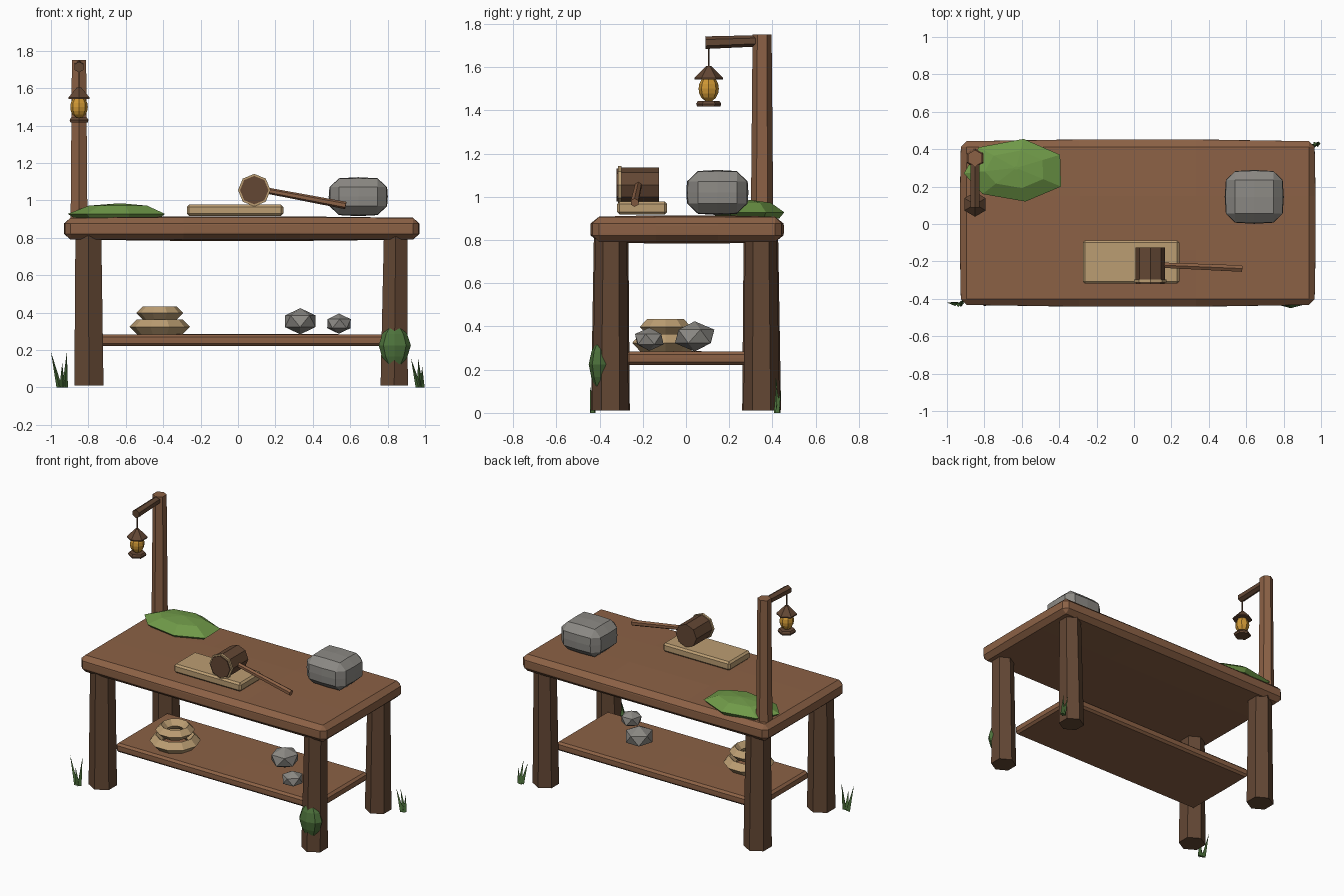
import bpy, bmesh, math
from mathutils import Vector, Matrix

if "Cube" in bpy.data.objects:
    bpy.data.objects.remove(bpy.data.objects["Cube"])


def material(name, rgb):
    m = bpy.data.materials.new(name)
    m.diffuse_color = (*rgb, 1)
    m.use_nodes = True
    m.node_tree.nodes["Principled BSDF"].inputs["Base Color"].default_value = m.diffuse_color
    return m


WOOD = material("warm wood", (0.26, 0.12, 0.06))
DARK = material("dark wood", (0.125, 0.063, 0.034))
TAN = material("pale wood", (0.50, 0.34, 0.17))
STONE = material("grey stone", (0.26, 0.25, 0.23))
MOSS = material("moss green", (0.16, 0.32, 0.065))
LEAF = material("leaf green", (0.075, 0.17, 0.045))
AMBER = material("amber glass", (0.62, 0.31, 0.035))


def finish(name, bm, mat):
    bmesh.ops.recalc_face_normals(bm, faces=bm.faces)
    me = bpy.data.meshes.new(name)
    bm.to_mesh(me)
    bm.free()
    me.materials.append(mat)
    ob = bpy.data.objects.new(name, me)
    bpy.context.collection.objects.link(ob)
    return ob


def skin(bm, rings):
    """Join equal-length rings of points and cap both ends."""
    rings = [[bm.verts.new(p) for p in ring] for ring in rings]
    n = len(rings[0])
    for a, b in zip(rings, rings[1:]):
        for i in range(n):
            j = (i + 1) % n
            bm.faces.new((a[i], a[j], b[j], b[i]))
    bm.faces.new(rings[0])
    bm.faces.new(rings[-1])


def loft(name, stations, n, mat):
    """Faceted tube through (centre, radius) stations along one line."""
    axis = Vector(stations[-1][0]) - Vector(stations[0][0])
    # vertical parts stay level so feet and tops are horizontal
    q = Vector((0, 0, 1)) if abs(axis.z) > 3 * math.hypot(axis.x, axis.y) else axis
    rot = q.to_track_quat('Z', 'Y')
    rings = []
    for c, r in stations:
        rings.append([Vector(c) + rot @ Vector((r * math.sin(k * math.tau / n),
                                                r * math.cos(k * math.tau / n), 0))
                      for k in range(n)])
    bm = bmesh.new()
    skin(bm, rings)
    return finish(name, bm, mat)


def slab(name, centre, half, chamfer, bulge, mat, cuts=(0,), tilt=0):
    """Chamfered box whose sides swell towards the middle."""
    bm = bmesh.new()
    bmesh.ops.create_cube(bm, size=2, matrix=Matrix.Diagonal((*half, 1)))
    bmesh.ops.bevel(bm, geom=bm.edges[:], offset=chamfer, segments=1,
                    affect='EDGES', profile=0.5)
    for axis in range(3):
        for t in cuts:
            no = Vector((0, 0, 0))
            no[axis] = 1
            bmesh.ops.bisect_plane(bm, geom=bm.verts[:] + bm.edges[:] + bm.faces[:],
                                   plane_co=no * t * half[axis], plane_no=no)
    for v in bm.verts:
        u = [1 - (v.co[i] / half[i]) ** 2 for i in range(3)]
        for i in range(3):
            v.co[i] *= 1 + bulge[i] * u[(i + 1) % 3] * u[(i + 2) % 3]
    bmesh.ops.transform(bm, verts=bm.verts, matrix=Matrix.Translation(centre)
                        @ Matrix.Rotation(tilt, 4, 'Z'))
    return finish(name, bm, mat)


def pebble(name, centre, radii, mat, turn=0.0):
    bm = bmesh.new()
    bmesh.ops.create_icosphere(bm, subdivisions=1, radius=1,
                               matrix=Matrix.Translation(centre) @ Matrix.Diagonal((*radii, 1))
                               @ Matrix.Rotation(turn, 4, 'Z'))
    return finish(name, bm, mat)


# table top and lower shelf
slab("table_top", (0.02, 0.005, 0.849), (0.945, 0.437, 0.058), 0.03, (0.008, 0.03, 0.16), WOOD,
     (-0.33, 0.33))
slab("lower_shelf", (0.025, 0.005, 0.253), (0.775, 0.282, 0.031), 0.014, (0.005, 0.01, 0.05), WOOD)

# four tapered legs
for side, xb, xt, rb, rt in (("left", -0.797, -0.80, 0.09, 0.080),
                             ("right", 0.835, 0.843, 0.084, 0.073)):
    for end, y in (("front", -0.35), ("back", 0.35)):
        loft(f"{end}_{side}_leg", [((xb, y, 0.01), rb), ((xt, y * 0.99, 0.81), rt)], 6, DARK)

# lamp post with arm
loft("lamp_post", [((-0.85, 0.352, 0.88), 0.052), ((-0.85, 0.352, 1.75), 0.044)], 6, WOOD)
loft("lamp_arm", [((-0.85, 0.35, 1.722), 0.026), ((-0.85, 0.09, 1.713), 0.029)], 6, DARK)

# hanging lantern
LX, LY = -0.85, 0.105


def lantern_part(name, profile, n, mat):
    loft(name, [((LX, LY, z), r) for z, r in profile], n, mat)


lantern_part("lantern_wire", [(1.59, 0.004), (1.70, 0.004)], 6, DARK)
lantern_part("lantern_roof", [(1.543, 0.066), (1.55, 0.066), (1.605, 0.012)], 6, DARK)
lantern_part("lantern_base", [(1.418, 0.054), (1.43, 0.058), (1.443, 0.050)], 6, DARK)
lantern_part("lantern_glass", [(1.50 - 0.06 * math.cos(a), 0.047 * math.sin(a))
                               for a in (0.35, 0.8, 1.2, 1.57, 1.95, 2.35, 2.79)], 8, AMBER)

# moss cushion on the table
outline = [(-0.91, 0.27), (-0.81, 0.16), (-0.58, 0.12), (-0.39, 0.20),
           (-0.395, 0.37), (-0.59, 0.455), (-0.83, 0.41)]
bm = bmesh.new()
mc = Vector((-0.63, 0.30, 0))
skin(bm, [[mc + (Vector((x, y, 0)) - mc) * s + Vector((0, 0, z)) for x, y in outline]
          for s, z in ((0.85, 0.90), (1.0, 0.928), (0.60, 0.972), (0.05, 0.984))])
finish("moss_cushion", bm, MOSS)

# moss clump on the front leg
loft("leg_moss", [((0.838, -0.395, z), r) for z, r in
                  ((0.125, 0.045), (0.165, 0.068), (0.225, 0.086), (0.285, 0.066), (0.315, 0.042))],
     8, LEAF).data.transform(Matrix.Translation((0, -0.395 * 0.36, 0))
                             @ Matrix.Diagonal((1, 0.64, 1, 1))
                             @ Matrix.Identity(4))

# cutting board and mallet
slab("cutting_board", (-0.016, -0.203, 0.948), (0.258, 0.116, 0.03), 0.012, (0, 0, 0), TAN, ())
MX, MZ = 0.087, 1.055


def mallet_part(name, y0, y1, r, mat):
    loft(name, [((MX, y0, MZ), r), ((MX, y1, MZ), r)], 8, mat)


mallet_part("mallet_head", -0.305, -0.125, 0.080, DARK)
mallet_part("mallet_band", -0.314, -0.298, 0.087, TAN)
mallet_part("mallet_face", -0.322, -0.31, 0.076, DARK)
loft("mallet_handle", [((0.10, -0.218, 1.063), 0.016), ((0.576, -0.238, 0.973), 0.020)], 6, WOOD)

# large block of stone and two pebbles on the shelf
slab("stone_block", (0.643, 0.145, 1.02), (0.145, 0.132, 0.093), 0.042, (0.09, 0.09, 0.12),
     STONE)
pebble("large_pebble", (0.333, 0.04, 0.354), (0.096, 0.102, 0.070), STONE, 0.3)
pebble("small_pebble", (0.54, -0.17, 0.341), (0.073, 0.074, 0.054), STONE, 1.0)

# two stacked rope coils with a diamond section
for name, major, minor, z in (("lower_coil", 0.122, 0.040, 0.324), ("upper_coil", 0.089, 0.036, 0.398)):
    bm = bmesh.new()
    n = 10
    grid = [[bm.verts.new((-0.418 + (major + minor * math.cos(b)) * math.cos(a),
                           -0.095 + (major + minor * math.cos(b)) * math.sin(a),
                           z + minor * math.sin(b)))
             for b in (0, math.pi / 2, math.pi, 1.5 * math.pi)]
            for a in (i * math.tau / n for i in range(n))]
    for i in range(n):
        for j in range(4):
            k, m = (i + 1) % n, (j + 1) % 4
            bm.faces.new((grid[i][j], grid[k][j], grid[k][m], grid[i][m]))
    finish(name, bm, TAN)

# grass tufts: (base x, base y, tip x, tip y, tip height) per blade
tufts = {
    "front_left_grass": [(-0.955, -0.425, -1.0, -0.42, 0.19), (-0.94, -0.43, -0.94, -0.445, 0.13),
                         (-0.925, -0.43, -0.915, -0.405, 0.19)],
    "back_right_grass": [(0.965, 0.42, 0.925, 0.42, 0.155), (0.975, 0.43, 0.962, 0.415, 0.16),
                         (0.982, 0.425, 0.985, 0.44, 0.11)],
}
for name, blades in tufts.items():
    bm = bmesh.new()
    for bx, by, tx, ty, h in blades:
        base = [bm.verts.new((bx + 0.018 * math.cos(a), by + 0.014 * math.sin(a), 0))
                for a in (0.5, 2.6, 4.7)]
        tip = bm.verts.new((tx, ty, h))
        bm.faces.new(base)
        for i in range(3):
            bm.faces.new((base[i], base[(i + 1) % 3], tip))
    finish(name, bm, LEAF)
